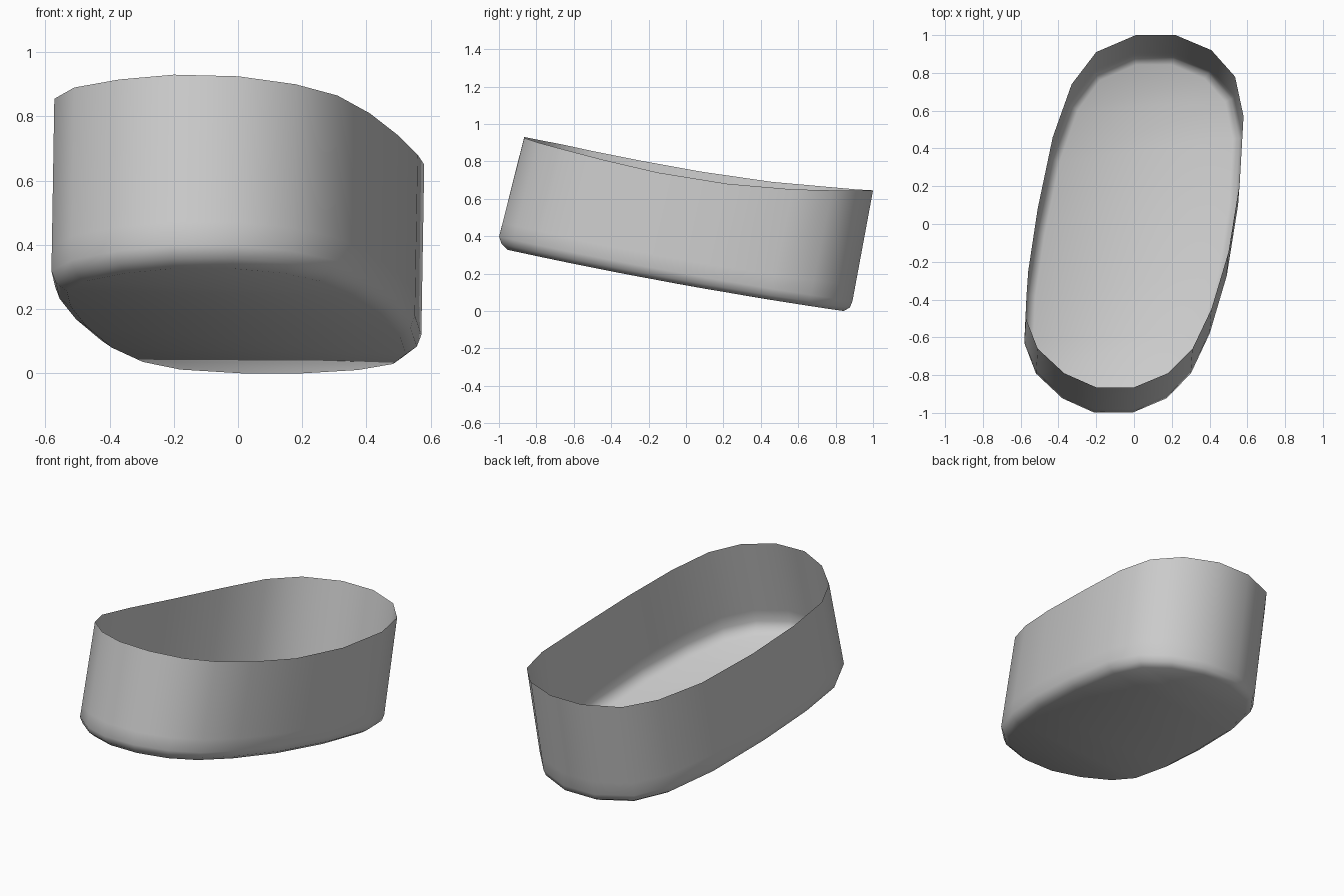
import bpy, bmesh
from mathutils import Vector

if "Cube" in bpy.data.objects:
    bpy.data.objects.remove(bpy.data.objects["Cube"])

# Rim outline: right and left halves, both running from back to front (x, y, z)
right = [(.22, 1, .645), (.41, .92, .645), (.535, .78, .645), (.58, .57, .65), (.56, .22, .68),
         (.50, -.15, .74), (.41, -.45, .81), (.31, -.66, .865), (.18, -.79, .90), (0, -.865, .925)]
left = [(.01, 1, .645), (-.20, .91, .65), (-.33, .74, .665), (-.43, .46, .69), (-.51, .08, .745),
        (-.56, -.25, .805), (-.572, -.50, .855), (-.51, -.66, .89), (-.37, -.79, .915), (-.20, -.865, .93)]
rim = [Vector(p) for p in right + left[::-1]]
n = len(rim)


def floor_z(y):
    return .137 - .18 * y + .02 * y * y


# Leaning wall foot: the rim outline slid forward
foot = [Vector((p.x - .009, p.y * 1.013 - .123, 0)) for p in rim]


def ring(inset, height):
    out = []
    for i, p in enumerate(foot):
        t = (foot[(i + 1) % n] - foot[i - 1]).normalized()
        q = p + Vector((t.y, -t.x, 0)) * inset
        out.append(Vector((q.x, q.y, max(0, floor_z(q.y) + height))))
    return out


shoulder = ring(0, .06)
wall = [a.lerp(b, .86) for a, b in zip(rim, shoulder)]
levels = [rim, wall, shoulder, ring(.014, .024), ring(.048, 0)]

# Thin open tub: walls, rounded lower edge and floor
bm = bmesh.new()
rows = [[bm.verts.new(p) for p in lv] for lv in levels]
for a, b in zip(rows, rows[1:]):
    for i in range(n):
        j = (i + 1) % n
        bm.faces.new((a[i], a[j], b[j], b[i]))
low = rows[-1]
for i in range(n // 2 - 1):
    bm.faces.new((low[i], low[i + 1], low[n - 2 - i], low[n - 1 - i]))
bmesh.ops.recalc_face_normals(bm, faces=bm.faces)
bm.normal_update()
if min(bm.faces, key=lambda f: f.calc_center_median().z).normal.z > 0:
    bmesh.ops.reverse_faces(bm, faces=bm.faces)
for f in bm.faces:
    f.smooth = True
me = bpy.data.meshes.new("tub")
bm.to_mesh(me)
bm.free()
tub = bpy.data.objects.new("tub", me)
bpy.context.collection.objects.link(tub)
